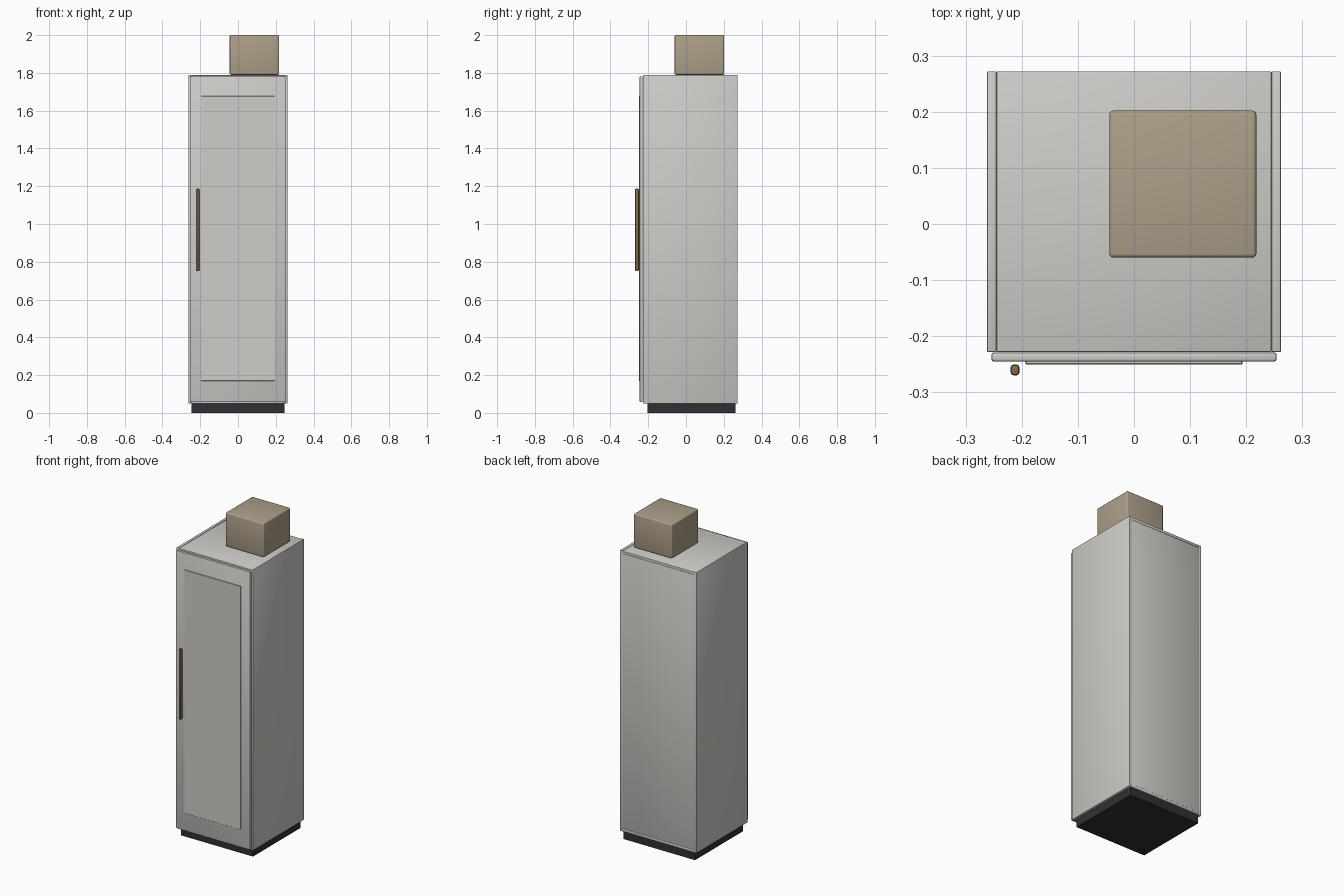
import bpy

if "Cube" in bpy.data.objects:
    bpy.data.objects.remove(bpy.data.objects["Cube"])


def material(name, color):
    m = bpy.data.materials.new(name)
    m.diffuse_color = (*color, 1)
    m.use_nodes = True
    m.node_tree.nodes["Principled BSDF"].inputs["Base Color"].default_value = m.diffuse_color
    return m


PAINT = material("pale_paint", (0.62, 0.61, 0.58))
DARK = material("dark_base", (0.03, 0.03, 0.035))
BRASS = material("brass", (0.25, 0.15, 0.06))
CARD = material("tan_card", (0.42, 0.35, 0.25))


def box(name, x, y, z, mat, bevel=0.002, segments=2):
    """Bevelled box from (min, max) ranges on each axis."""
    bpy.ops.mesh.primitive_cube_add(
        size=1, location=[(a + b) / 2 for a, b in (x, y, z)])
    o = bpy.context.object
    o.name = name
    o.scale = [b - a for a, b in (x, y, z)]
    bpy.ops.object.transform_apply(location=False, rotation=False, scale=True)
    o.data.materials.append(mat)
    if bevel:
        b = o.modifiers.new("Bevel", 'BEVEL')
        b.width = bevel
        b.segments = segments
        bpy.ops.object.modifier_apply(modifier=b.name)
    bpy.ops.object.shade_smooth_by_angle()
    return o


# Recessed base
box("plinth", (-0.246, 0.246), (-0.205, 0.263), (0, 0.05), DARK, 0)

# Carcass panels
for side, s in (("left", -1), ("right", 1)):
    box(side + "_side_panel", sorted((s * 0.245, s * 0.262)),
        (-0.228, 0.272), (0.05, 1.79), PAINT)
box("top_panel", (-0.245, 0.245), (-0.228, 0.272), (1.771, 1.788), PAINT)
box("bottom_panel", (-0.245, 0.245), (-0.228, 0.272), (0.05, 0.067), PAINT)
box("back_panel", (-0.245, 0.245), (0.262, 0.271), (0.067, 1.771), PAINT, 0.001)

# Door with a thin raised field and a pull handle
box("door", (-0.254, 0.254), (-0.245, -0.229), (0.057, 1.781), PAINT, 0.004)
box("door_field", (-0.193, 0.193), (-0.250, -0.244), (0.17, 1.677), PAINT, 0.001, 1)
box("handle", (-0.220, -0.204), (-0.270, -0.250), (0.75, 1.187), BRASS, 0.006)

# Storage box standing on top
box("storage_box", (-0.044, 0.218), (-0.060, 0.202), (1.79, 2.0), CARD, 0.007, 3)
